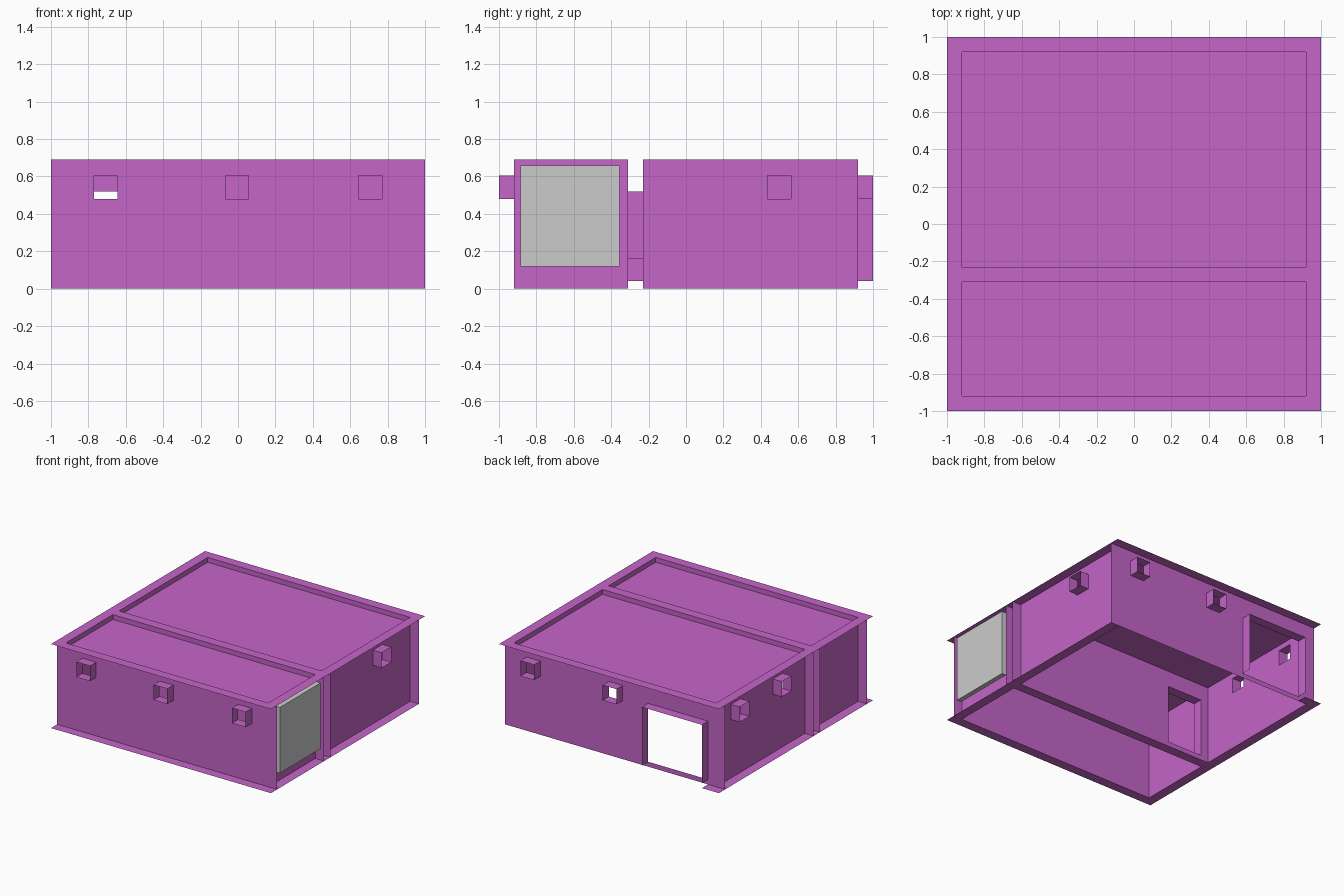
import bpy, bmesh

if "Cube" in bpy.data.objects:
    bpy.data.objects.remove(bpy.data.objects["Cube"])

W, I, H = 1.0, 0.92, 0.69          # outer half width, inner half width, height
CEIL = 0.65
PF, PB = -0.31, -0.23              # two faces of the partition

mat = bpy.data.materials.new("plaster")
mat.diffuse_color = (0.56, 0.13, 0.58, 1)
mat.use_nodes = True
mat.node_tree.nodes["Principled BSDF"].inputs["Base Color"].default_value = mat.diffuse_color

def place(axis, d, u, v):
    return {'x': (d, u, v), 'y': (u, d, v), 'z': (u, v, d)}[axis]

def finish(name, bm, material=mat):
    bmesh.ops.remove_doubles(bm, verts=bm.verts, dist=1e-5)
    bmesh.ops.recalc_face_normals(bm, faces=bm.faces)
    bmesh.ops.dissolve_limit(bm, angle_limit=0.01, verts=bm.verts, edges=bm.edges)
    me = bpy.data.meshes.new(name)
    bm.to_mesh(me)
    bm.free()
    if material:
        me.materials.append(material)
    ob = bpy.data.objects.new(name, me)
    bpy.context.collection.objects.link(ob)

def quad(bm, pts):
    bm.faces.new([bm.verts.new(p) for p in pts])

def sheet(name, axis, d, rect, holes=()):
    """Flat sheet (u0, u1, v0, v1) with rectangular holes."""
    bm = bmesh.new()
    us = sorted({c for r in (rect, *holes) for c in r[:2]})
    vs = sorted({c for r in (rect, *holes) for c in r[2:]})
    for a, b in zip(us, us[1:]):
        for c, e in zip(vs, vs[1:]):
            mu, mv = (a + b) / 2, (c + e) / 2
            if any(h[0] < mu < h[1] and h[2] < mv < h[3] for h in holes):
                continue
            quad(bm, [place(axis, d, *p) for p in ((a, c), (b, c), (b, e), (a, e))])
    finish(name, bm)

def reveal(name, axis, d0, d1, hole, sill=True, right_bottom=None):
    """Lining of an opening between depths d0 and d1."""
    a, b, c, e = hole
    rb = c if right_bottom is None else right_bottom
    segs = [((a, c), (a, e)), ((a, e), (b, e)), ((b, e), (b, rb))]
    if sill:
        segs.append(((b, c), (a, c)))
    bm = bmesh.new()
    for p, q in segs:
        quad(bm, [place(axis, d0, *p), place(axis, d0, *q),
                  place(axis, d1, *q), place(axis, d1, *p)])
    finish(name, bm)

def window(u0):
    return (u0, u0 + 0.125, 0.48, 0.605)

front_w = [window(u) for u in (-0.77, -0.068, 0.645)]
back_w = [window(u) for u in (-0.068, 0.68)]
left_w = [window(u) for u in (0.06, 0.605)]
right_w = [window(0.437)]
back_door = (-0.845, -0.30, 0.04, 0.52)
inner_door = (-0.85, -0.53, 0.04, 0.52)

# Long walls, spanning the full width
full = (-W, W, 0, H)
sheet("front_wall", 'y', -I, full, front_w)
sheet("back_wall", 'y', I, full, back_w + [back_door])
sheet("partition_front", 'y', PF, full, [inner_door])
sheet("partition_back", 'y', PB, full, [inner_door])

# Side walls and ceilings of both rooms
for room, y0, y1 in (("front_room", -I, PF), ("back_room", PB, I)):
    for side, x, wins in (("left", -I, left_w), ("right", I, right_w)):
        sheet(f"{room}_{side}_wall", 'x', x, (y0, y1, 0, H),
              wins if room == "back_room" else ())
    sheet(f"{room}_ceiling", 'z', CEIL, (-I, I, y0, y1))

# Window and door linings
for side, axis, d, wins in (("front", 'y', -1, front_w), ("back", 'y', 1, back_w),
                            ("left", 'x', -1, left_w), ("right", 'x', 1, right_w)):
    for i, h in enumerate(wins):
        reveal(f"{side}_window_{i + 1}", axis, d * I, d * W, h)
reveal("back_door_frame", 'y', I, W, back_door, sill=False)
reveal("inner_door_frame", 'y', PF, PB, inner_door, sill=False, right_bottom=0.16)

# Wall caps: complete on top, the back strip mostly open below
rooms = [(-I, I, -I, PF), (-I, I, PB, I)]
sheet("top_cap", 'z', H, (-W, W, -W, W), rooms)
sheet("bottom_cap", 'z', 0, (-W, W, -W, W), rooms + [(-0.845, W, I, W)])

# Grey garage door panel
bm = bmesh.new()
bmesh.ops.create_cube(bm, size=1)
for v in bm.verts:
    v.co = (0.98 + v.co.x * 0.04, -0.62 + v.co.y * 0.53, 0.39 + v.co.z * 0.54)
finish("garage_door", bm, None)
